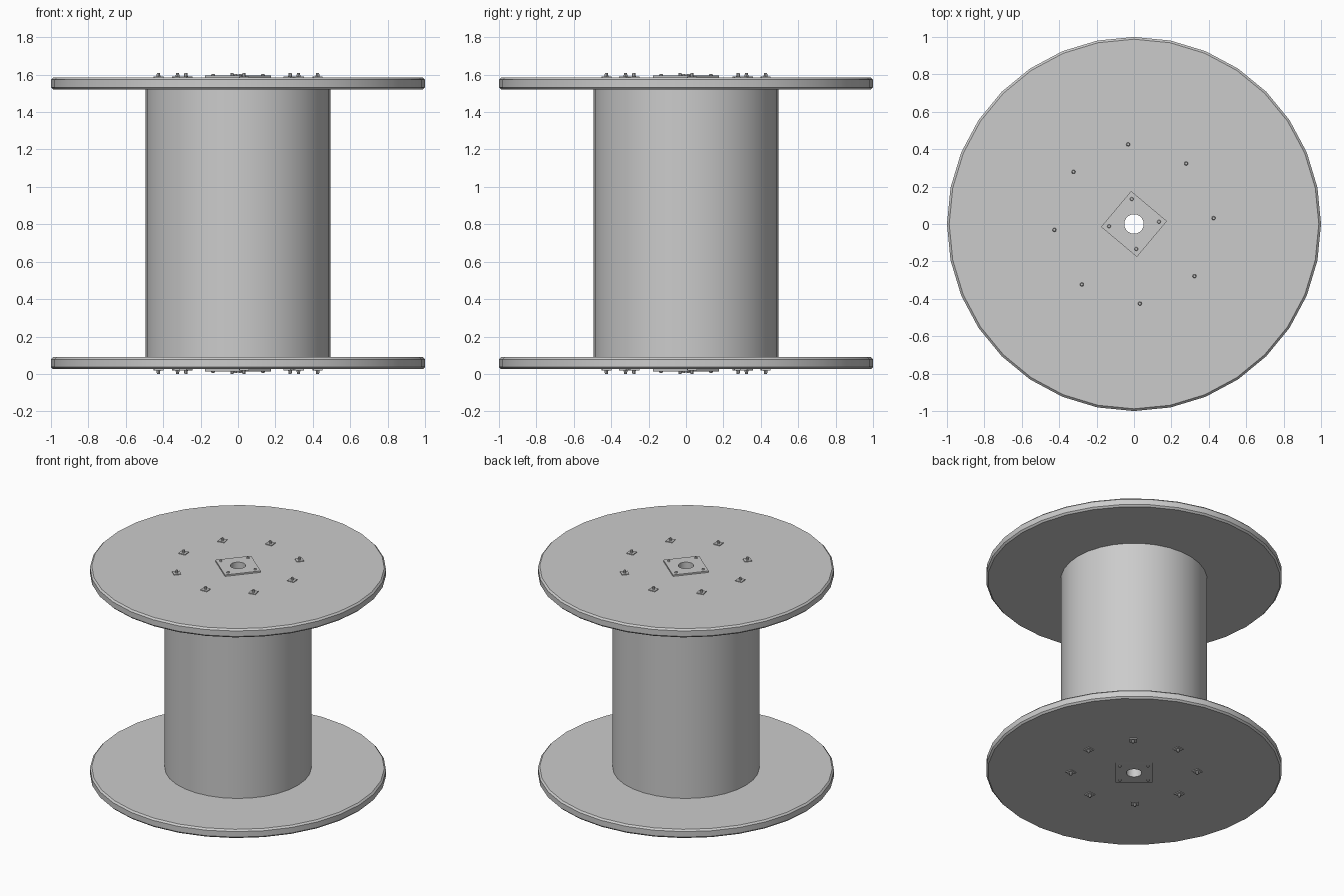
import bpy, bmesh
from math import sin, cos, pi, radians
from mathutils import Matrix

if "Cube" in bpy.data.objects:
    bpy.data.objects.remove(bpy.data.objects["Cube"])

MID = 0.805          # mirror plane of the spool
TOP = 1.585          # outer face of the upper flange
BORE = 0.052


def finish(name, bm):
    bmesh.ops.recalc_face_normals(bm, faces=bm.faces)
    me = bpy.data.meshes.new(name)
    bm.to_mesh(me)
    bm.free()
    ob = bpy.data.objects.new(name, me)
    bpy.context.collection.objects.link(ob)
    bpy.context.view_layer.objects.active = ob
    bpy.ops.object.select_all(action='DESELECT')
    ob.select_set(True)
    bpy.ops.object.shade_smooth_by_angle(angle=radians(30))
    return ob


def lathe(bm, profile, n=32, turn=0.0, square=()):
    """Closed (r, z) profile turned round z; indices in `square` become square outlines."""
    rings = []
    for i, (r, z) in enumerate(profile):
        ring = []
        for k in range(n):
            a = 2 * pi * k / n
            rr = r / max(abs(cos(a)), abs(sin(a))) if i in square else r
            ring.append(bm.verts.new((rr * cos(a + turn), rr * sin(a + turn), z)))
        rings.append(ring)
    for i in range(len(rings)):
        p, q = rings[i], rings[(i + 1) % len(rings)]
        for k in range(n):
            j = (k + 1) % n
            bm.faces.new((p[k], p[j], q[j], q[k]))


def box(bm, x, y, z0, z1, size, rot):
    m = (Matrix.Translation((x, y, (z0 + z1) / 2)) @ Matrix.Rotation(rot, 4, 'Z')
         @ Matrix.Diagonal((size, size, z1 - z0, 1)))
    bmesh.ops.create_cube(bm, size=1, matrix=m)


def bolt(bm, x, y, z0, z1, r):
    bmesh.ops.create_cone(bm, cap_ends=True, segments=8, radius1=r, radius2=r * 0.7,
                          depth=z1 - z0, matrix=Matrix.Translation((x, y, (z0 + z1) / 2)))


def both_ends(ob):
    """Mirror a part of the upper end onto the lower end."""
    pivot = bpy.data.objects.get("mirror_pivot")
    if not pivot:
        pivot = bpy.data.objects.new("mirror_pivot", None)
        pivot.location = (0, 0, MID)
        pivot.hide_render = True
        bpy.context.collection.objects.link(pivot)
        bpy.context.view_layer.update()
    mod = ob.modifiers.new("mirror", 'MIRROR')
    mod.use_axis = (False, False, True)
    mod.mirror_object = pivot


# Spool body: two chamfered flanges, drum and through bore
half = [(BORE, TOP), (0.988, TOP), (1.0, TOP - 0.012), (1.0, 1.532), (0.988, 1.52), (0.495, 1.52)]
bm = bmesh.new()
lathe(bm, half + [(r, 2 * MID - z) for r, z in reversed(half)])
finish("spool_body", bm)

# Square centre plate with hole
tilt = radians(5)
bm = bmesh.new()
lathe(bm, [(BORE, TOP - 0.002), (0.125, TOP - 0.002), (0.125, 1.596), (BORE, 1.596)],
      turn=tilt + pi / 4, square=(1, 2))
both_ends(finish("centre_plate", bm))

# Bolts at the plate corners
bm = bmesh.new()
for k in range(4):
    a = tilt + k * pi / 2
    bolt(bm, 0.134 * cos(a), 0.134 * sin(a), 1.594, 1.604, 0.011)
both_ends(finish("plate_bolts", bm))

# Ring of eight square washers with bolts
washers, bolts = bmesh.new(), bmesh.new()
for k in range(8):
    a = radians(4.2) + k * pi / 4
    x, y = 0.427 * cos(a), 0.427 * sin(a)
    box(washers, x, y, TOP - 0.002, 1.591, 0.05, radians(12) if k in (3, 7) else a)
    bolt(bolts, x, y, 1.589, 1.61, 0.011)
both_ends(finish("flange_washers", washers))
both_ends(finish("flange_bolts", bolts))
